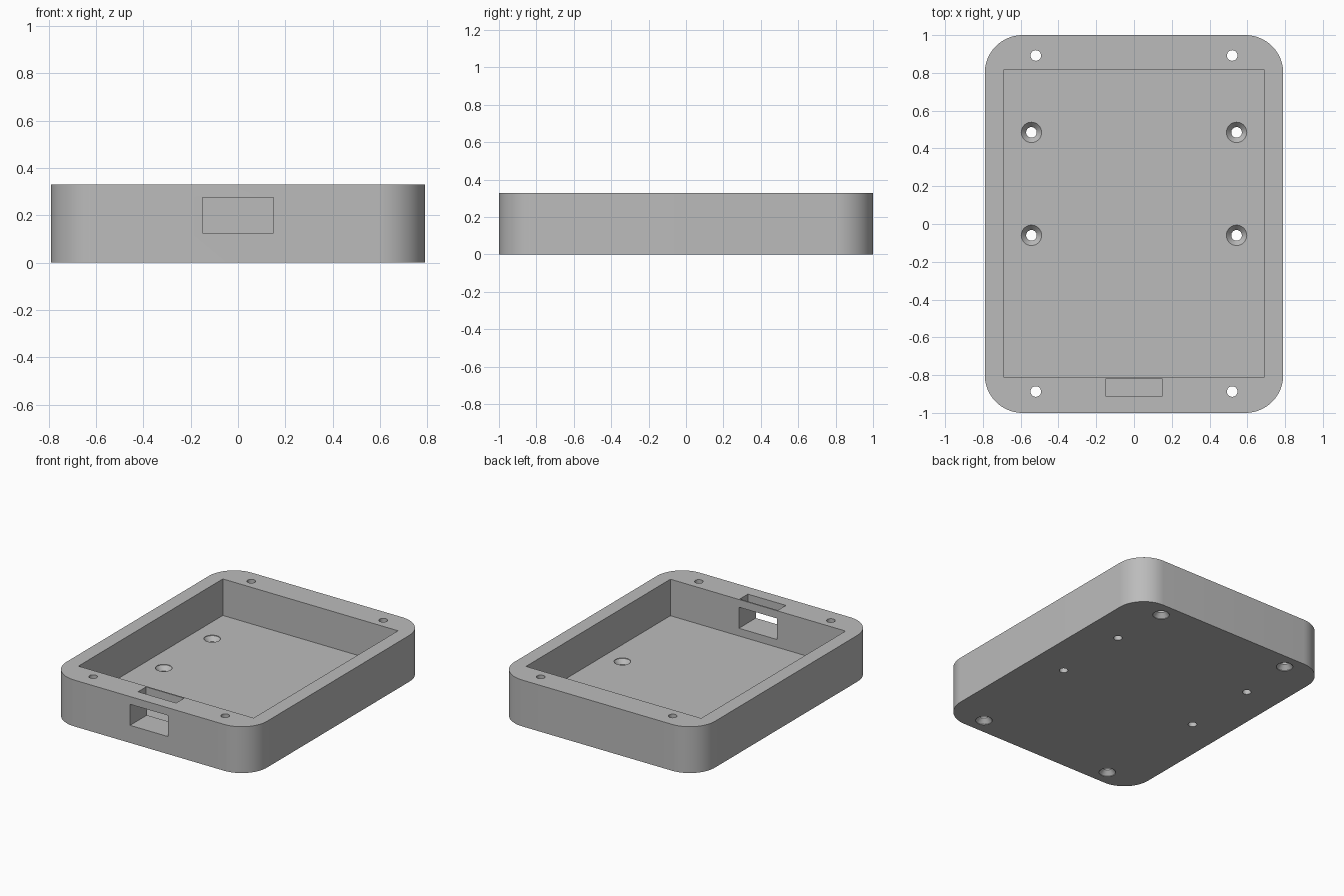
import bpy, bmesh
from math import radians, pi, cos, sin

cube = bpy.data.objects.get("Cube")
if cube:
    bpy.data.objects.remove(cube, do_unlink=True)

W, D, H, R = 0.79, 1.0, 0.33, 0.2   # half width, half depth, height, corner radius
FLOOR = 0.07
HOLE, SINK = 0.028, 0.054           # screw hole and countersink radii

grey = bpy.data.materials.new("plain grey")
grey.use_nodes = True
colour = (0.5, 0.5, 0.5, 1)
grey.diffuse_color = colour
grey.node_tree.nodes["Principled BSDF"].inputs["Base Color"].default_value = colour


def make_object(name, bm):
    bmesh.ops.recalc_face_normals(bm, faces=bm.faces)
    mesh = bpy.data.meshes.new(name)
    bm.to_mesh(mesh)
    bm.free()
    mesh.materials.append(grey)
    obj = bpy.data.objects.new(name, mesh)
    bpy.context.collection.objects.link(obj)
    return obj


def box(name, x0, x1, y0, y1, z0, z1):
    bm = bmesh.new()
    bmesh.ops.create_cube(bm, size=1)
    bmesh.ops.scale(bm, verts=bm.verts, vec=(x1 - x0, y1 - y0, z1 - z0))
    bmesh.ops.translate(bm, verts=bm.verts,
                        vec=((x0 + x1) / 2, (y0 + y1) / 2, (z0 + z1) / 2))
    return make_object(name, bm)


def turned(name, x, y, profile, sides=32):
    """Closed solid of revolution from (radius, height) pairs."""
    bm = bmesh.new()
    rings = [[bm.verts.new((x + r * cos(2 * pi * i / sides),
                            y + r * sin(2 * pi * i / sides), z))
              for i in range(sides)] for r, z in profile]
    for a, b in zip(rings, rings[1:]):
        for i in range(sides):
            j = (i + 1) % sides
            bm.faces.new((a[i], a[j], b[j], b[i]))
    bm.faces.new(rings[0])
    bm.faces.new(rings[-1])
    return make_object(name, bm)


# Rounded outer block
bm = bmesh.new()
outline = []
for k, (sx, sy) in enumerate([(1, 1), (-1, 1), (-1, -1), (1, -1)]):
    for i in range(17):
        a = (k + i / 16) * pi / 2
        outline.append(bm.verts.new((sx * (W - R) + R * cos(a),
                                     sy * (D - R) + R * sin(a), 0)))
base = bm.faces.new(outline)
top = bmesh.ops.extrude_face_region(bm, geom=[base])["geom"]
bmesh.ops.translate(bm, verts=[v for v in top if isinstance(v, bmesh.types.BMVert)],
                    vec=(0, 0, H))
case = make_object("enclosure_base", bm)

# Main cavity, port window in the front wall, and slot above the window
cutters = [
    box("cavity_cutter", -0.69, 0.69, -0.81, 0.815, FLOOR, H + 0.1),
    box("port_cutter", -0.15, 0.15, -1.1, -0.7, 0.125, 0.275),
    box("slot_cutter", -0.15, 0.15, -0.91, -0.82, 0.2, H + 0.1),
]

# Screw holes: corners countersunk from below, floor countersunk from inside
for x in (-1, 1):
    for y in (-0.887, 0.892):
        cutters.append(turned("corner_hole_cutter", x * 0.52, y,
                              [(SINK, -0.05), (SINK, 0.004), (HOLE, 0.034), (HOLE, H + 0.1)]))
    for y in (-0.06, 0.485):
        cutters.append(turned("floor_hole_cutter", x * 0.543, y,
                              [(HOLE, -0.05), (HOLE, FLOOR - 0.034),
                               (SINK, FLOOR - 0.004), (SINK, FLOOR + 0.05)]))

bpy.ops.object.select_all(action="DESELECT")
bpy.context.view_layer.objects.active = case
case.select_set(True)
for cutter in cutters:
    mod = case.modifiers.new("cut", "BOOLEAN")
    mod.operation, mod.solver, mod.object = "DIFFERENCE", "EXACT", cutter
    bpy.ops.object.modifier_apply(modifier=mod.name)
    bpy.data.objects.remove(cutter, do_unlink=True)

bpy.ops.object.shade_smooth_by_angle(angle=radians(25))
